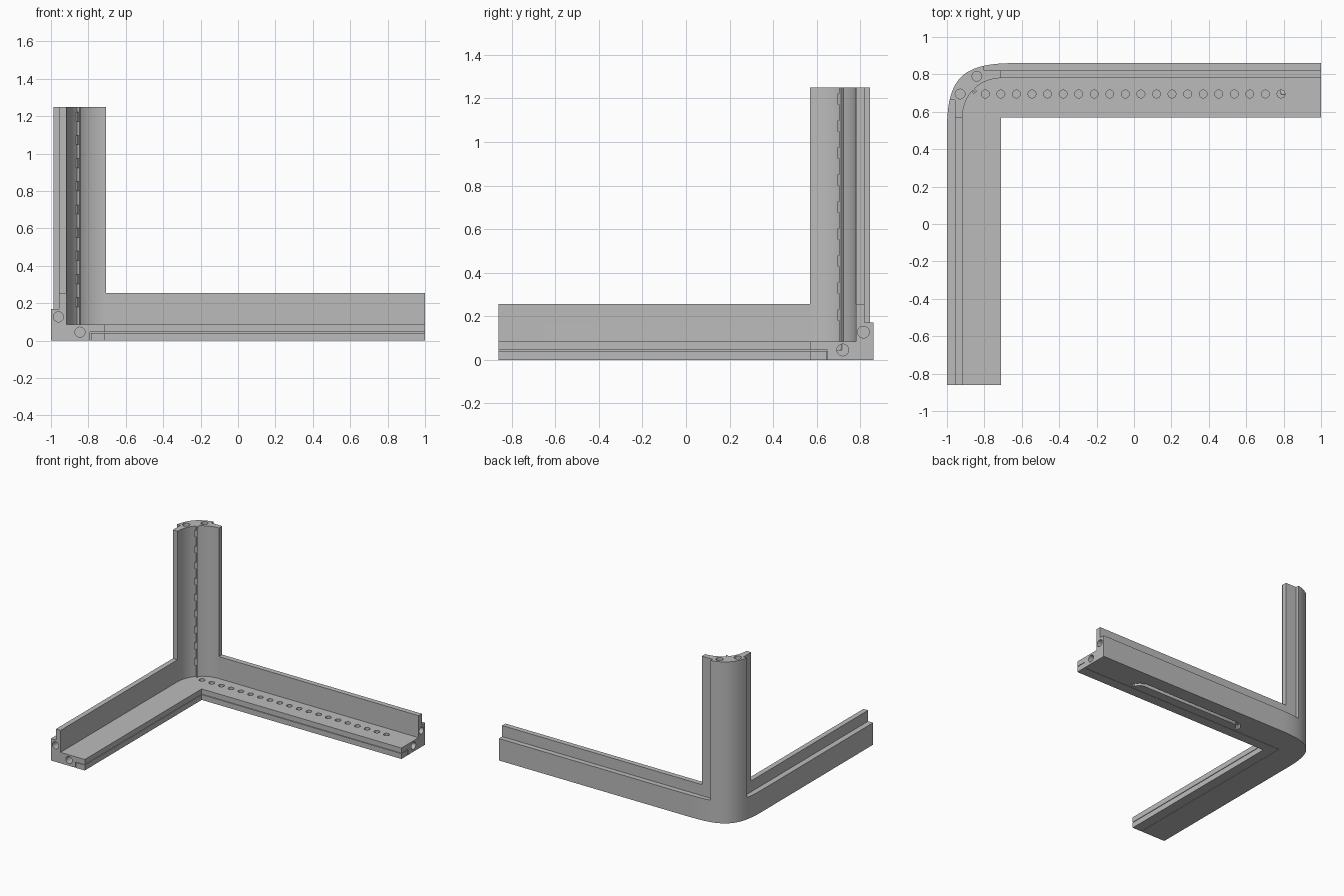
import bpy, bmesh, math
from mathutils import Matrix, Vector

if "Cube" in bpy.data.objects:
    bpy.data.objects.remove(bpy.data.objects["Cube"], do_unlink=True)

grey = bpy.data.materials.new("plain_grey")
grey.use_nodes = True
grey.diffuse_color = (0.5, 0.5, 0.5, 1)
grey.node_tree.nodes["Principled BSDF"].inputs["Base Color"].default_value = (0.5, 0.5, 0.5, 1)

# Main dimensions
X0, X1, Y0, Y1 = -1.0, 1.0, -0.86, 0.86       # outer limits
XI, YI = -0.71, 0.57                          # inner edges of the two arms
WX, WY = -0.917, 0.78                         # inner face of the outer wall
FLOOR, RAIL, WALL, TOP = 0.085, 0.17, 0.255, 1.25
SPLIT = 0.045


def corner(cx, cy, reach, pull, t0=0.0, t1=1.0, n=28):
    """Soft corner curve from the left side round to the back side."""
    pts = []
    for i in range(n + 1):
        t = t0 + (t1 - t0) * i / n
        s = 1 - t
        dx = 3 * s * t * t * pull + t ** 3 * reach
        dy = s ** 3 * reach + 3 * s * s * t * pull
        pts.append((cx + dx, cy - dy))
    return pts


def add_prism(bm, pts, z0, z1):
    bottom = [bm.verts.new((x, y, z0)) for x, y in pts]
    top = [bm.verts.new((x, y, z1)) for x, y in pts]
    bm.faces.new(bottom[::-1])
    bm.faces.new(top)
    n = len(pts)
    for i in range(n):
        j = (i + 1) % n
        bm.faces.new((bottom[i], bottom[j], top[j], top[i]))


def add_bore(bm, start, direction, length, radius):
    """Cylinder that begins at a point and runs along a direction."""
    d = Vector(direction)
    mat = Matrix.Translation(Vector(start) + d * length / 2) @ d.to_track_quat('Z', 'Y').to_matrix().to_4x4()
    bmesh.ops.create_cone(bm, cap_ends=True, segments=24, radius1=radius,
                          radius2=radius, depth=length, matrix=mat)


def finish(name, bm):
    bmesh.ops.recalc_face_normals(bm, faces=bm.faces)
    mesh = bpy.data.meshes.new(name)
    bm.to_mesh(mesh)
    bm.free()
    ob = bpy.data.objects.new(name, mesh)
    bpy.context.collection.objects.link(ob)
    mesh.materials.append(grey)
    return ob


def prism(name, pts, z0, z1):
    bm = bmesh.new()
    add_prism(bm, pts, z0, z1)
    return finish(name, bm)


def rect(x0, y0, x1, y1):
    return [(x0, y0), (x1, y0), (x1, y1), (x0, y1)]


def band(inner):
    """L outline between the rounded outside and a given inner path."""
    return [(X0, Y0)] + corner(X0, Y1, 0.36, 0.08) + [(X1, Y1)] + inner


inner_curve = corner(WX, WY, 0.21, 0.09)

# Base frame: lower layer, upper layer and outer rail
lower = prism("base_lower", band([(X1, YI + 0.08), (XI - 0.08, YI + 0.08), (XI - 0.08, Y0)]), 0, SPLIT)
upper = prism("base_floor", band([(X1, YI), (XI, YI), (XI, Y0)]), SPLIT, FLOOR)
rail = prism("outer_rail", band([(X1, WY)] + inner_curve[::-1] + [(WX, Y0)]), FLOOR, RAIL)

# Edge strip set under the inner edge with a hairline gap
g = 0.077
strip = prism("edge_strip", [(XI - g, Y0), (XI, Y0), (XI, YI), (X1, YI), (X1, YI + g), (XI - g, YI + g)], 0, 0.041)

# Thin upper walls of the two arms
back_wall = prism("back_wall", rect(XI, WY, X1, 0.82), RAIL, WALL)
side_wall = prism("side_wall", rect(-0.957, Y0, WX, YI), RAIL, WALL)

# Corner post with a thick rounded middle and two thin wings
arc = corner(X0, Y1, 0.36, 0.08, 0.23, 0.77)
post = prism("corner_post",
             [(-0.957, YI), (-0.957, arc[0][1])] + arc
             + [(arc[-1][0], 0.82), (XI, 0.82), (XI, WY)]
             + inner_curve[::-1] + [(WX, YI)], RAIL, TOP)

# Toothed ridge along the inside of the post
turn = Matrix.Rotation(math.radians(-45), 2)


def slanted(u0, v0, u1, v1):
    return [tuple(turn @ Vector(p) + Vector((-0.862, 0.725))) for p in rect(u0, v0, u1, v1)]


bm = bmesh.new()
add_prism(bm, slanted(-0.01, -0.006, 0.026, 0.006), FLOOR, TOP)
for i in range(9):
    z = 0.18 + i * 0.124
    add_prism(bm, slanted(0.012, -0.018, 0.024, -0.005), z, z + 0.05)
ridge = finish("toothed_ridge", bm)

# Cutters: bores in the arm ends and post top
bm = bmesh.new()
for x, z in ((-0.96, 0.127), (-0.845, SPLIT)):
    add_bore(bm, (x, Y0 - 0.02, z), (0, 1, 0), 0.235, 0.027)
for y, z in ((0.815, 0.127), (0.72, SPLIT)):
    add_bore(bm, (X1 + 0.02, y, z), (-1, 0, 0), 0.235, 0.027)
for x, y in ((-0.93, 0.695), (-0.84, 0.79)):
    add_bore(bm, (x, y, TOP + 0.02), (0, 0, -1), 0.235, 0.026)
bores = finish("bore_cutter", bm)

# Cutter: row of holes in the floor of the back arm
bm = bmesh.new()
for i in range(20):
    add_bore(bm, (-0.795 + i * 0.0832, 0.695, FLOOR + 0.02), (0, 0, -1), 0.07, 0.021)
holes = finish("hole_cutter", bm)

# Cutter: long hooked channel under the back arm
half = [(0, 0.75), (0.42, 0.75), (0.46, 0.735), (0.485, 0.705), (0.49, 0.675),
        (0.46, 0.675), (0.455, 0.695), (0.44, 0.711), (0.41, 0.72), (0, 0.72)]
cx = 0.1
outline = [(cx + x, y) for x, y in half] + [(cx - x, y) for x, y in half[-2:0:-1]]
groove = prism("groove_cutter", outline, -0.02, 0.035)


def cut(ob, cutters):
    for c in cutters:
        mod = ob.modifiers.new("cut", 'BOOLEAN')
        mod.operation = 'DIFFERENCE'
        mod.solver = 'EXACT'
        mod.object = c
    dg = bpy.context.evaluated_depsgraph_get()
    mesh = bpy.data.meshes.new_from_object(ob.evaluated_get(dg))
    ob.modifiers.clear()
    ob.data = mesh


cut(lower, [bores, groove])
cut(upper, [bores, holes])
cut(rail, [bores])
cut(post, [bores])
for c in (bores, holes, groove):
    bpy.data.objects.remove(c, do_unlink=True)

# Smooth the curved faces and keep the corners crisp
bpy.ops.object.select_all(action='DESELECT')
for ob in (lower, upper, rail, strip, back_wall, side_wall, post, ridge):
    ob.select_set(True)
bpy.context.view_layer.objects.active = post
bpy.ops.object.shade_smooth_by_angle(angle=math.radians(30))
